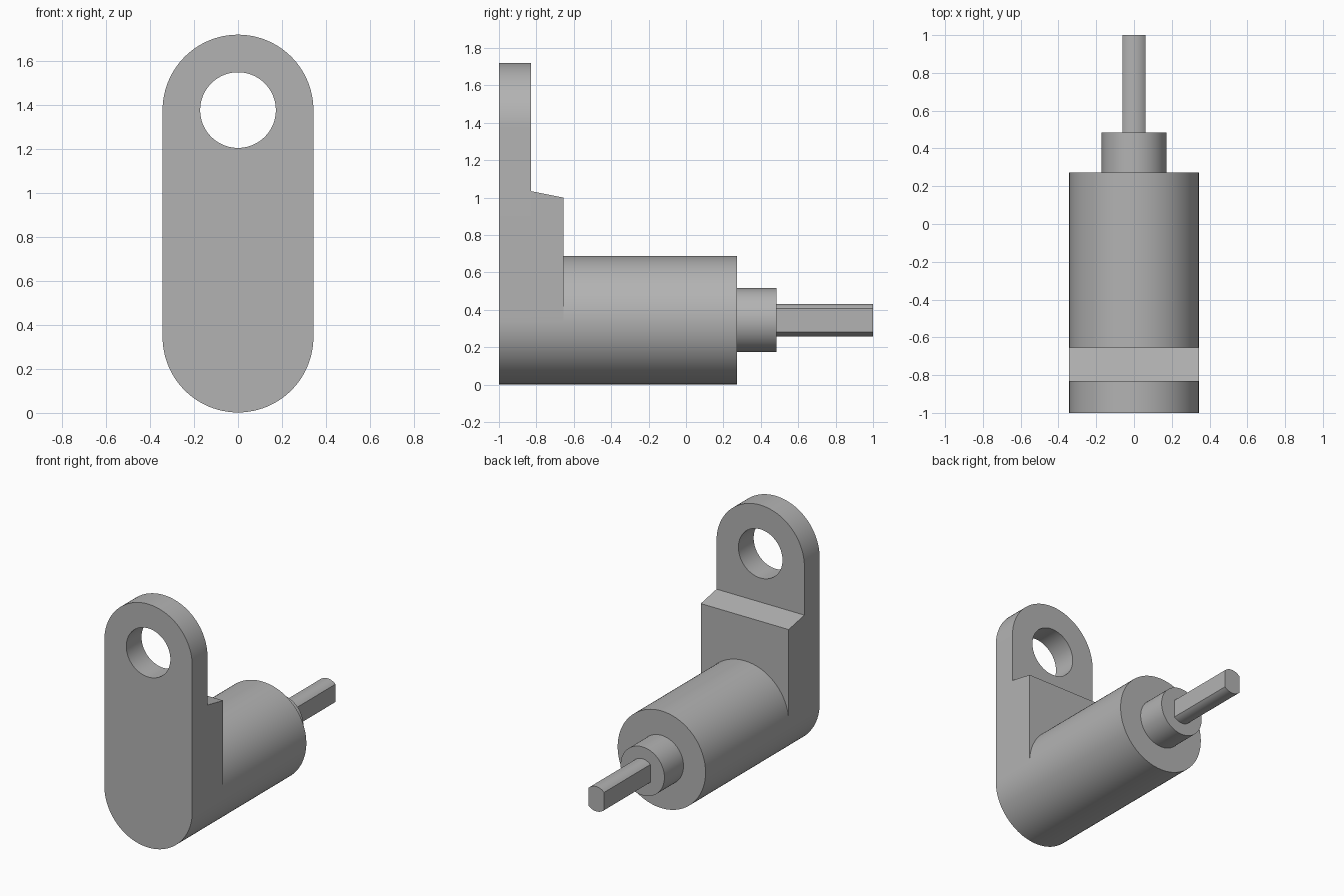
import bpy
import bmesh
from math import sin, cos, pi, asin, radians
from mathutils import Vector

cube = bpy.data.objects.get("Cube")
if cube:
    bpy.data.objects.remove(cube, do_unlink=True)

R = 0.343          # radius of the barrel and of the plate ends
AXIS = 0.345       # height of the barrel axis
HOLE_Z = 1.377     # height of the eye

steel = bpy.data.materials.new("grey steel")
steel.use_nodes = True
steel.diffuse_color = (0.45, 0.45, 0.45, 1)
steel.node_tree.nodes["Principled BSDF"].inputs["Base Color"].default_value = (0.45, 0.45, 0.45, 1)


def arc(radius, z, start, end, steps):
    """Points (x, z) along an arc centred on x = 0."""
    angles = [start + (end - start) * i / steps for i in range(steps + 1)]
    return [(radius * cos(a), z + radius * sin(a)) for a in angles]


def circle(radius, z, steps=96):
    return arc(radius, z, 0, 2 * pi, steps)[:-1]


def extrude(name, loops, y0, y1):
    """Fill the outline (and any holes), then extrude it along y."""
    bm = bmesh.new()
    for loop in loops:
        verts = [bm.verts.new((x, y0, z)) for x, z in loop]
        for a, b in zip(verts, verts[1:] + verts[:1]):
            bm.edges.new((a, b))
    if len(loops) == 1:
        bm.faces.new(bm.verts[:])
    else:
        bmesh.ops.triangle_fill(bm, edges=bm.edges[:], use_beauty=True, normal=Vector((0, -1, 0)))
    new = bmesh.ops.extrude_face_region(bm, geom=bm.faces[:], use_keep_orig=True)["geom"]
    for v in new:
        if isinstance(v, bmesh.types.BMVert):
            v.co.y = y1
    bmesh.ops.recalc_face_normals(bm, faces=bm.faces[:])
    mesh = bpy.data.meshes.new(name)
    bm.to_mesh(mesh)
    bm.free()
    mesh.materials.append(steel)
    obj = bpy.data.objects.new(name, mesh)
    bpy.context.collection.objects.link(obj)
    bpy.ops.object.select_all(action="DESELECT")
    obj.select_set(True)
    bpy.context.view_layer.objects.active = obj
    bpy.ops.object.shade_smooth_by_angle(angle=radians(20))
    return obj


# Rounded mounting plate with an eye near the top
lower_end = arc(R, AXIS, pi, 2 * pi, 48)
upper_end = arc(R, HOLE_Z, 0, pi, 48)
extrude("mounting_plate", [lower_end + upper_end, circle(0.172, HOLE_Z)], -1, -0.83)

# Thick lower block whose top slopes down toward the back
block = extrude("lower_block", [lower_end + [(R, 1.035), (-R, 1.035)]], -0.83, -0.655)
for v in block.data.vertices:
    if v.co.z > 1 and v.co.y > -0.7:
        v.co.z = 1.0

# Barrel and stepped collar
extrude("barrel", [circle(R, AXIS)], -0.655, 0.272)
extrude("collar", [circle(0.171, AXIS)], 0.272, 0.485)

# Output shaft with two flat sides
r = 0.0875
half = asin(0.061 / r)
top = arc(r, AXIS, pi / 2 - half, pi / 2 + half, 12)
bottom = arc(r, AXIS, 3 * pi / 2 - half, 3 * pi / 2 + half, 12)
extrude("flatted_shaft", [top + bottom], 0.485, 1.0)
